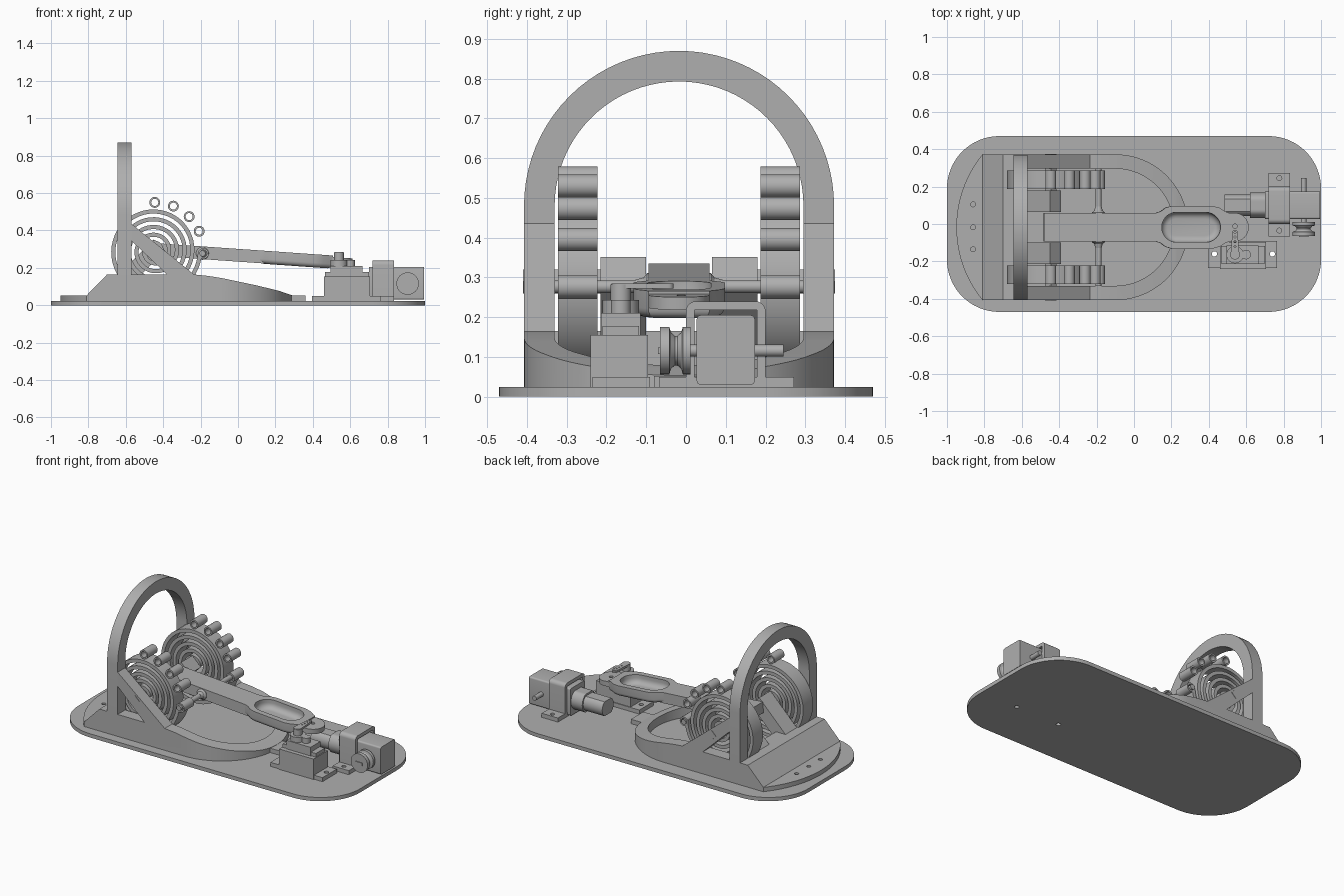
import bpy, bmesh
from math import pi, sin, cos, radians
from mathutils import Matrix

if "Cube" in bpy.data.objects:
    bpy.data.objects.remove(bpy.data.objects["Cube"])

grey = bpy.data.materials.new("plain_grey")
grey.use_nodes = True
GREY = (0.43, 0.43, 0.43, 1)
grey.diffuse_color = GREY
grey.node_tree.nodes["Principled BSDF"].inputs["Base Color"].default_value = GREY

MID = -0.0175                     # centre line of the launcher frame
place = {'x': lambda a, b, h: (h, a, b),
         'y': lambda a, b, h: (a, h, b),
         'z': lambda a, b, h: (a, b, h)}


def finish(name, bm, matrix=None):
    bmesh.ops.recalc_face_normals(bm, faces=bm.faces)
    if matrix:
        bm.transform(matrix)
    mesh = bpy.data.meshes.new(name)
    bm.to_mesh(mesh)
    bm.free()
    mesh.materials.append(grey)
    obj = bpy.data.objects.new(name, mesh)
    bpy.context.collection.objects.link(obj)
    return obj


def prism(name, pts, axis, lo, hi, round_low=0, matrix=None):
    """Extrude an outline along an axis, optionally rounding its low rim."""
    bm = bmesh.new()
    n = len(pts)
    low = [bm.verts.new(place[axis](a, b, lo)) for a, b in pts]
    top = [bm.verts.new(place[axis](a, b, hi)) for a, b in pts]
    cap = bm.faces.new(low)
    bm.faces.new(top)
    for i in range(n):
        j = (i + 1) % n
        bm.faces.new((low[i], low[j], top[j], top[i]))
    if round_low:
        bmesh.ops.recalc_face_normals(bm, faces=bm.faces)
        bmesh.ops.bevel(bm, geom=list(cap.edges), offset=round_low, segments=5,
                        profile=0.5, affect='EDGES', clamp_overlap=True)
    return finish(name, bm, matrix)


def box(name, x0, x1, y0, y1, z0, z1):
    return prism(name, [(x0, y0), (x1, y0), (x1, y1), (x0, y1)], 'z', z0, z1)


def lathe(name, profile, axis, a, b, segs=32):
    """Spin (radius, height) pairs about an axis line through (a, b)."""
    bm = bmesh.new()
    rows = [[bm.verts.new(place[axis](a + r * cos(2 * pi * k / segs), b + r * sin(2 * pi * k / segs), h))
             for k in range(segs)] for r, h in profile]
    if profile[0][0] > 0:
        rows.append(rows[0])
    for p, q in zip(rows, rows[1:]):
        for k in range(segs):
            j = (k + 1) % segs
            bm.faces.new((p[k], p[j], q[j], q[k]))
    bmesh.ops.remove_doubles(bm, verts=bm.verts, dist=1e-6)
    return finish(name, bm)


def rod(name, axis, a, b, r, lo, hi):
    return lathe(name, [(0, lo), (r, lo), (r, hi), (0, hi)], axis, a, b)


def tube(name, axis, a, b, r, hole, lo, hi):
    return lathe(name, [(hole, lo), (r, lo), (r, hi), (hole, hi)], axis, a, b, 24)


def combine(obj, tool, operation='DIFFERENCE'):
    mod = obj.modifiers.new("cut", 'BOOLEAN')
    mod.operation, mod.object, mod.solver = operation, tool, 'EXACT'
    bpy.context.view_layer.update()
    graph = bpy.context.evaluated_depsgraph_get()
    mesh = bpy.data.meshes.new_from_object(obj.evaluated_get(graph))
    obj.modifiers.clear()
    obj.data = mesh
    bpy.data.objects.remove(tool)


def drill(obj, spots, r, lo=-0.1, hi=0.3):
    for x, y in spots:
        combine(obj, rod("drill", 'z', x, y, r, lo, hi))


def arc(cx, cy, r, start, end, n=24):
    return [(cx + r * cos(radians(start + (end - start) * i / n)),
             cy + r * sin(radians(start + (end - start) * i / n))) for i in range(n + 1)]


def both(lo, hi):
    """A span across y and its mirror image."""
    return [("right", lo, hi), ("left", 2 * MID - hi, 2 * MID - lo)]


# Base plate with rounded corners
corners = [(0.72, 0.19, 0), (-0.72, 0.19, 90), (-0.72, -0.19, 180), (0.72, -0.19, 270)]
servo_holes = [(0.43, -0.16), (0.74, -0.16)]
base = prism("base_plate", [p for x, y, a in corners for p in arc(x, y, 0.28, a, a + 90, 16)], 'z', 0, 0.024)
drill(base, servo_holes, 0.014)

# Horseshoe frame: plan shape trimmed by the side profile, then hollowed
frame = prism("horseshoe_frame", [(-0.81, MID + 0.39), (-0.81, MID - 0.39)]
              + arc(-0.1, MID, 0.39, -90, 90, 40), 'z', 0.02, 0.3)
side = [(-0.9, 0.01), (-0.81, 0.052), (-0.70, 0.165), (-0.24, 0.165), (-0.16, 0.157), (-0.08, 0.144),
        (0.1, 0.106), (0.22, 0.077), (0.27, 0.06), (0.3, 0.05), (0.3, 0.01)]
combine(frame, prism("profile", side, 'y', -0.6, 0.6), 'INTERSECT')
combine(frame, prism("hollow", [(-0.57, MID + 0.313), (-0.57, MID - 0.313)]
                     + arc(-0.1, MID, 0.313, -90, 90, 40), 'z', -0.1, 0.4))
box("frame_front_tab", 0.25, 0.36, -0.08, 0.045, 0.02, 0.052)
pad = prism("rear_pad", arc(-0.337, MID, 0.613, 140.5, 219.5), 'z', 0.02, 0.052)
drill(pad, [(-0.86, y) for y in (0.105, MID, -0.135)], 0.013)

# Tall arch
prism("arch", [(MID + 0.39, 0.16)] + arc(MID, 0.48, 0.39, 0, 180, 40) + [(MID - 0.39, 0.16), (MID - 0.313, 0.16)]
      + arc(MID, 0.48, 0.313, 180, 0, 40) + [(MID + 0.313, 0.16)], 'x', -0.645, -0.57)

# Diagonal braces, inner struts and square pegs
HX, HZ = -0.445, 0.29             # spring centre
for tag, lo, hi in both(MID - 0.39, MID - 0.313):
    prism(tag + "_arch_brace", [(-0.575, 0.44), (-0.575, 0.35), (-0.375, 0.16), (-0.23, 0.16)], 'y', lo, hi)
for tag, lo, hi in both(-0.215, -0.1):
    prism(tag + "_inner_strut", [(-0.64, 0.162), (-0.45, 0.352), (-0.39, 0.292), (-0.575, 0.107)], 'y', lo, hi)
for tag, lo, hi in both(-0.41, -0.15):
    prism(tag + "_square_peg", arc(HX, HZ, 0.03, 0, 270, 3), 'y', lo, hi)

# Spiral springs with a row of eyes on the rim
TURNS, STEPS = 5, 48
for tag, lo, hi in both(-0.322, -0.222):
    outer, inner = [], []
    for i in range(TURNS * STEPS + 1):
        t = i / STEPS
        r, ang = 0.035 + 0.0415 * t, 2 * pi * t
        for line, off in ((outer, 0.011), (inner, -0.011)):
            line.append((HX + (r + off) * cos(ang), HZ + (r + off) * sin(ang)))
    prism(tag + "_spiral_spring", outer + inner[::-1], 'y', lo, hi)
    for a in (90, 67.5, 45, 24, -3):
        x, z = HX + 0.26 * cos(radians(a)), HZ + 0.26 * sin(radians(a))
        tube(tag + "_spring_eye", 'y', x, z, 0.029, 0.019, lo, hi)

# Cross pin with flared collars
PX, PZ = -0.19, 0.277
rod("cross_pin", 'y', PX, PZ, 0.016, MID - 0.313, MID + 0.313)
for tag, s in (("left", 1), ("right", -1)):
    flare = [(0, 0.06), (0.034, 0.06), (0.034, 0.08), (0.023, 0.089), (0.017, 0.11), (0, 0.11)]
    lathe(tag + "_pin_collar", [(r, MID + s * h) for r, h in flare], 'y', PX, PZ)

# Throwing arm, tilted slightly down toward the front end
tilt = Matrix.Translation((-0.48, MID, 0.335)) @ Matrix.Rotation(radians(4), 4, 'Y')


def arm_part(name, half, lo, hi, rounding=0):
    pts = half + [(x, -y) for x, y in reversed(half)]
    return prism(name, pts, 'z', lo, hi, rounding, tilt)


arm_part("arm_bar", [(0, 0.077), (0.63, 0.077)], -0.068, 0)
spoon = arm_part("arm_spoon", [(0.60, 0.077), (0.625, 0.085), (0.65, 0.104), (0.685, 0.115), (0.90, 0.115),
                               (0.94, 0.104), (0.97, 0.085), (0.99, 0.077)], -0.07, 0, 0.025)
stadium = arc(0.71, 0, 0.08, 180, 90, 12) + arc(0.865, 0, 0.08, 90, 0, 12)
combine(spoon, arm_part("cup", stadium[1:-1], -0.056, 0.05, 0.035))
tip = arm_part("arm_tip", [(0.97, 0.077)] + arc(1.02, 0, 0.077, 90, 5, 14), -0.04, -0.008)
drill(tip, [(0.54, -0.012)], 0.012, 0, 0.5)

# Servo on its mount
mount = box("servo_mount_plate", 0.395, 0.765, -0.235, -0.09, 0.02, 0.05)
drill(mount, servo_holes, 0.014)
box("servo_mount_block", 0.46, 0.705, -0.24, -0.095, 0.024, 0.155)
box("servo_flange", 0.465, 0.70, -0.21, -0.118, 0.155, 0.178)
box("servo_body", 0.495, 0.665, -0.214, -0.114, 0.15, 0.21)
rod("servo_gear_cap", 'z', 0.54, -0.164, 0.046, 0.2, 0.243)
rod("servo_gear_stub", 'z', 0.60, -0.164, 0.025, 0.2, 0.243)
rod("servo_hub", 'z', 0.54, -0.164, 0.026, 0.24, 0.282)
horn = prism("servo_horn", arc(0.54, -0.164, 0.024, 180, 360, 12) + arc(0.54, -0.045, 0.014, 0, 180, 12),
             'z', 0.272, 0.285)
drill(horn, [(0.54, -0.045 - 0.025 * i) for i in range(4)], 0.005)

# Geared motor with strap bracket
plate = box("motor_bracket_plate", 0.72, 0.835, -0.068, 0.272, 0.02, 0.05)
drill(plate, [(0.777, 0.245), (0.777, -0.035)], 0.013)
strap = arc(0.175, 0.215, 0.025, 0, 90, 8) + arc(0.025, 0.215, 0.025, 90, 180, 8)
prism("motor_bracket_strap", strap + [(0, 0.024), (0.022, 0.024), (0.022, 0.218), (0.178, 0.218), (0.178, 0.024),
                                      (0.2, 0.024)], 'x', 0.72, 0.835)
gearbox = [p for y, z, a in ((0.163, 0.195, 0), (0.037, 0.195, 90), (0.037, 0.04, 180), (0.163, 0.04, 270))
           for p in arc(y, z, 0.01, a, a + 90, 5)]
prism("gearbox", gearbox, 'x', 0.70, 0.995)


def flat_sided(name, r, flat, lo, hi):
    prism(name, [(0.1 + y, 0.118 + max(-flat, min(flat, z))) for y, z in arc(0, 0, r, 0, 351, 39)], 'x', lo, hi)


flat_sided("motor_collar", 0.068, 0.058, 0.62, 0.72)
flat_sided("motor_can", 0.058, 0.046, 0.485, 0.63)

# Output shaft and grooved pulley
SX, SZ = 0.907, 0.116
rod("output_shaft", 'y', SX, SZ, 0.015, -0.05, 0.245)
groove = [(0.06, -0.042), (0.046, -0.038), (0.037, -0.028), (0.037, -0.022), (0.046, -0.012), (0.06, -0.008)]
lathe("pulley", [(0, -0.065), (0.06, -0.065)] + groove + [(0.06, 0.011), (0, 0.011)], 'y', SX, SZ)
box("pulley_key", 0.882, 0.932, -0.07, -0.06, 0.108, 0.124)

# Smooth the curved parts while keeping hard edges crisp
bpy.ops.object.select_all(action='DESELECT')
for obj in bpy.context.collection.objects:
    if obj.type == 'MESH' and obj.data.materials and obj.data.materials[0] == grey:
        obj.select_set(True)
        bpy.context.view_layer.objects.active = obj
bpy.ops.object.shade_smooth_by_angle(angle=radians(30))
